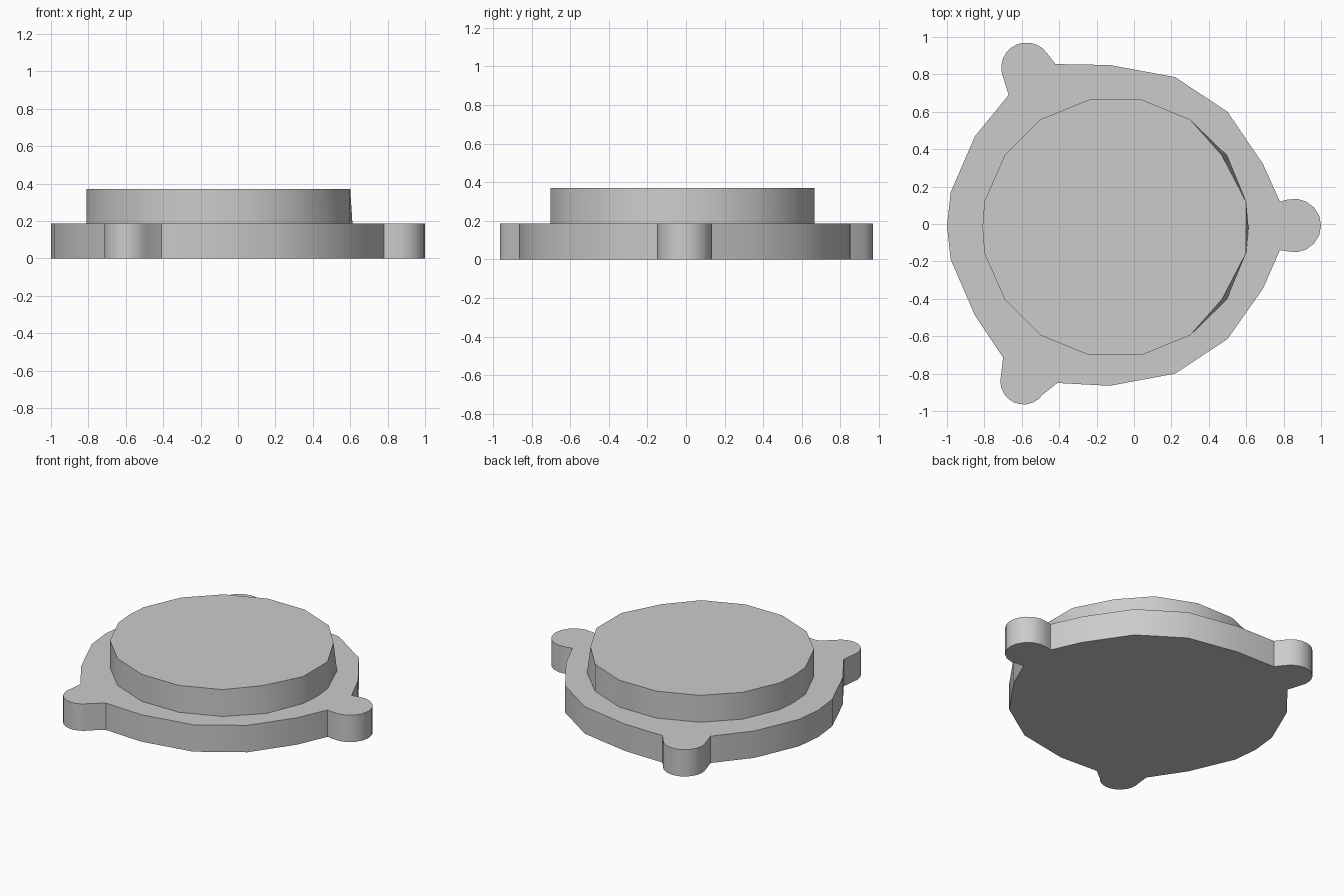
import bpy
import bmesh
from math import cos, sin, radians

cube = bpy.data.objects.get("Cube")
if cube:
    bpy.data.objects.remove(cube)

FLANGE_TOP, BOSS_TOP = 0.185, 0.37

grey = bpy.data.materials.new("plain_grey")
grey.use_nodes = True
grey.diffuse_color = (0.6, 0.6, 0.6, 1)
grey.node_tree.nodes["Principled BSDF"].inputs["Base Color"].default_value = grey.diffuse_color


def lobe(cx, cy, r, start, end, steps=10):
    """Rounded ear: arc points from start to end angle in degrees."""
    angles = [radians(start + (end - start) * i / steps) for i in range(steps + 1)]
    return [(cx + r * cos(a), cy + r * sin(a)) for a in angles]


def loft(name, lower, upper, z0, z1):
    """Closed solid between two outlines with matching points."""
    bm = bmesh.new()
    low = [bm.verts.new((x, y, z0)) for x, y in lower]
    top = [bm.verts.new((x, y, z1)) for x, y in upper]
    n = len(low)
    bm.faces.new(top)
    bm.faces.new(low[::-1])
    for i in range(n):
        j = (i + 1) % n
        bm.faces.new((low[i], low[j], top[j], top[i]))
    bmesh.ops.recalc_face_normals(bm, faces=bm.faces)
    mesh = bpy.data.meshes.new(name)
    bm.to_mesh(mesh)
    bm.free()
    mesh.materials.append(grey)
    obj = bpy.data.objects.new(name, mesh)
    bpy.context.collection.objects.link(obj)
    bpy.ops.object.select_all(action='DESELECT')
    obj.select_set(True)
    bpy.context.view_layer.objects.active = obj
    bpy.ops.object.shade_smooth_by_angle(angle=radians(30))
    return obj


# Flange with three ears, anticlockwise
outline = lobe(0.857, -0.008, 0.143, -105, 105)
outline += [(0.78, 0.12), (0.69, 0.32), (0.5, 0.6), (0.22, 0.785), (-0.13, 0.85), (-0.42, 0.855)]
outline += lobe(-0.575, 0.835, 0.135, 35, 190)
outline += [(-0.67, 0.69), (-0.85, 0.47), (-0.98, 0.17), (-1.0, -0.01), (-0.98, -0.19),
            (-0.85, -0.49), (-0.7, -0.715)]
outline += lobe(-0.59, -0.84, 0.125, 165, 325)
outline += [(-0.41, -0.85), (-0.13, -0.865), (0.22, -0.8), (0.5, -0.615), (0.69, -0.345),
            (0.78, -0.14)]
loft("flange", outline, outline, 0, FLANGE_TOP)

# Raised boss, mirrored about its centre line, slightly tapered on the left
half = [(0.6, 0.135), (0.475, 0.385), (0.3, 0.577), (0.04, 0.683), (-0.24, 0.683),
        (-0.5, 0.577), (-0.69, 0.388), (-0.8, 0.138)]


def boss_ring(tip, shoulder):
    side = half[:1] + [(shoulder, half[1][1])] + half[2:]
    ring = [(tip, 0)] + side + [(-0.81, 0)] + [(x, -y) for x, y in reversed(side)]
    return [(x, y - 0.018) for x, y in ring]


loft("boss", boss_ring(0.612, 0.497), boss_ring(0.6, 0.47), FLANGE_TOP, BOSS_TOP)
